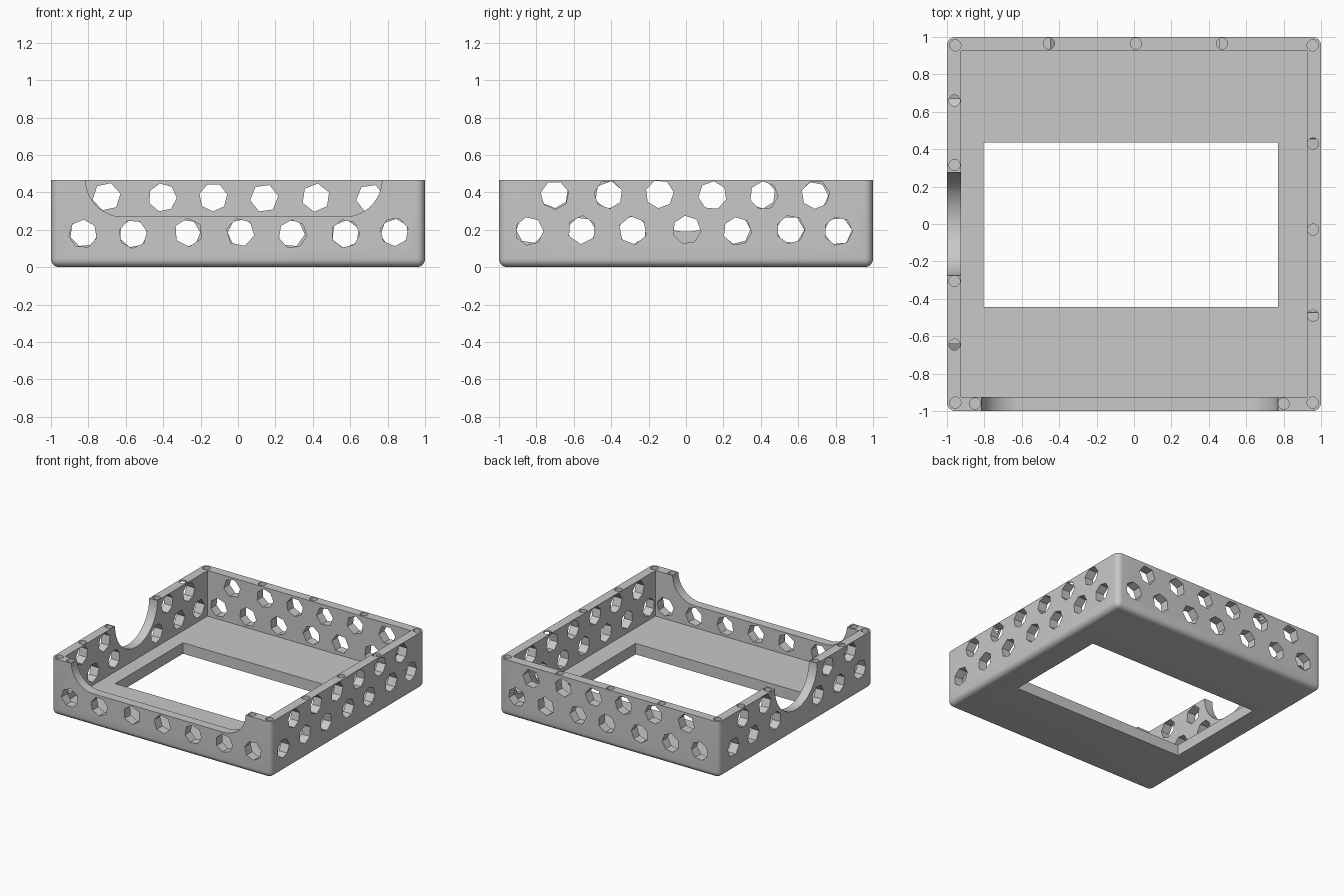
import bpy, bmesh, random
from math import cos, sin, pi, hypot

random.seed(4)
HEIGHT, WALL, FLOOR = 0.465, 0.075, 0.09

if "Cube" in bpy.data.objects:
    bpy.data.objects.remove(bpy.data.objects["Cube"], do_unlink=True)

grey = bpy.data.materials.new("plain_grey")
grey.use_nodes = True
colour = (0.58, 0.58, 0.58, 1)
grey.diffuse_color = colour
grey.node_tree.nodes["Principled BSDF"].inputs["Base Color"].default_value = colour


def arc(cx, cy, r, start, end, n):
    return [(cx + r * cos(start + (end - start) * i / n),
             cy + r * sin(start + (end - start) * i / n)) for i in range(n + 1)]


def ngon(cx, cy, r, sides, phase=0):
    return arc(cx, cy, r, phase, phase + 2 * pi, sides)[:-1]


def rect(x0, x1, y0, y1):
    return [(x0, y0), (x1, y0), (x1, y1), (x0, y1)]


def prism(bm, profile, axis, low, high):
    """Extrude a flat profile along one axis."""
    place = {"x": lambda u, v, d: (d, u, v),
             "y": lambda u, v, d: (u, d, v),
             "z": lambda u, v, d: (u, v, d)}[axis]
    rings = [[bm.verts.new(place(u, v, d)) for u, v in profile] for d in (low, high)]
    n = len(profile)
    for ring in rings:
        bm.faces.new(ring)
    for i in range(n):
        j = (i + 1) % n
        bm.faces.new((rings[0][i], rings[0][j], rings[1][j], rings[1][i]))


def make_object(name, bm):
    bmesh.ops.recalc_face_normals(bm, faces=bm.faces)
    mesh = bpy.data.meshes.new(name)
    bm.to_mesh(mesh)
    bm.free()
    mesh.materials.append(grey)
    obj = bpy.data.objects.new(name, mesh)
    bpy.context.collection.objects.link(obj)
    return obj


def cut(target, name, bm):
    cutter = make_object(name, bm)
    cutter.hide_render = True
    mod = target.modifiers.new(name, "BOOLEAN")
    mod.operation, mod.solver, mod.object = "DIFFERENCE", "EXACT", cutter
    bpy.context.view_layer.objects.active = target
    bpy.ops.object.modifier_apply(modifier=mod.name)
    bpy.data.objects.remove(cutter, do_unlink=True)


# Solid block with rounded upright and bottom edges
bm = bmesh.new()
prism(bm, rect(-1, 1, -1, 1), "z", 0, HEIGHT)
bmesh.ops.recalc_face_normals(bm, faces=bm.faces)
edges = [e for e in bm.edges if min(v.co.z for v in e.verts) < 0.01]
bmesh.ops.bevel(bm, geom=edges, offset=0.045, segments=6, profile=0.5, affect="EDGES")
tray = make_object("case_tray", bm)

# Inner cavity
bm = bmesh.new()
inner = 1 - WALL
prism(bm, rect(-inner, inner, -inner, inner), "z", FLOOR, 1)
cut(tray, "cavity_cutter", bm)

# Floor window, wide front notch and half-round side notch
bm = bmesh.new()
prism(bm, rect(-0.805, 0.77, -0.445, 0.435), "z", -0.1, FLOOR + 0.05)
notch = (arc(-0.615, 0.47, 0.2, pi, 1.5 * pi, 16)
         + arc(0.57, 0.47, 0.2, 1.5 * pi, 2 * pi, 16)
         + [(0.77, 0.6), (-0.815, 0.6)])
prism(bm, notch, "y", -1.05, -0.9)
prism(bm, ngon(0, HEIGHT, 0.275, 64), "x", -1.05, -0.9)
cut(tray, "opening_cutter", bm)

# Two staggered rows of six- and seven-sided vents in every wall
LOWER = [-0.825, -0.555, -0.27, 0.015, 0.285, 0.57, 0.83]
UPPER = [-0.7, -0.41, -0.13, 0.145, 0.42, 0.7]
bm = bmesh.new()
for axis, side in (("y", -1), ("y", 1), ("x", -1), ("x", 1)):
    lift, shift = (0.185, 0) if axis == "y" else (0.2, -0.01)
    for row, z in ((LOWER, lift), (UPPER, lift + 0.188)):
        if (axis, side) == ("y", -1) and row is UPPER:
            continue
        for u in row:
            u += shift
            if (axis, side) == ("x", -1) and hypot(u, z - HEIGHT) < 0.36:
                continue
            shape = ngon(u + random.uniform(-0.008, 0.008),
                         z + random.uniform(-0.008, 0.004), 0.076,
                         random.choice((6, 7, 7)), random.uniform(0, pi))
            low, high = sorted((side * 0.905, side * 1.05))
            prism(bm, shape, axis, low, high)
cut(tray, "vent_cutter", bm)

# Shallow round sockets along the rim
sockets = [(x, y) for x in (-0.955, 0.955) for y in (-0.955, 0.955)]
sockets += [(x, 0.965) for x in (-0.455, 0.01, 0.47)]
sockets += [(-0.96, y) for y in (0.66, 0.315, -0.305, -0.645)]
sockets += [(0.957, y) for y in (0.43, -0.03, -0.49)]
sockets += [(x, -0.96) for x in (-0.85, 0.8)]
bm = bmesh.new()
for x, y in sockets:
    prism(bm, ngon(x, y, 0.03, 24), "z", HEIGHT - 0.04, HEIGHT + 0.1)
cut(tray, "socket_cutter", bm)

# Soft shading on curves, crisp edges elsewhere
bpy.ops.object.select_all(action="DESELECT")
tray.select_set(True)
bpy.context.view_layer.objects.active = tray
bpy.ops.object.shade_smooth_by_angle(angle=pi / 6)
